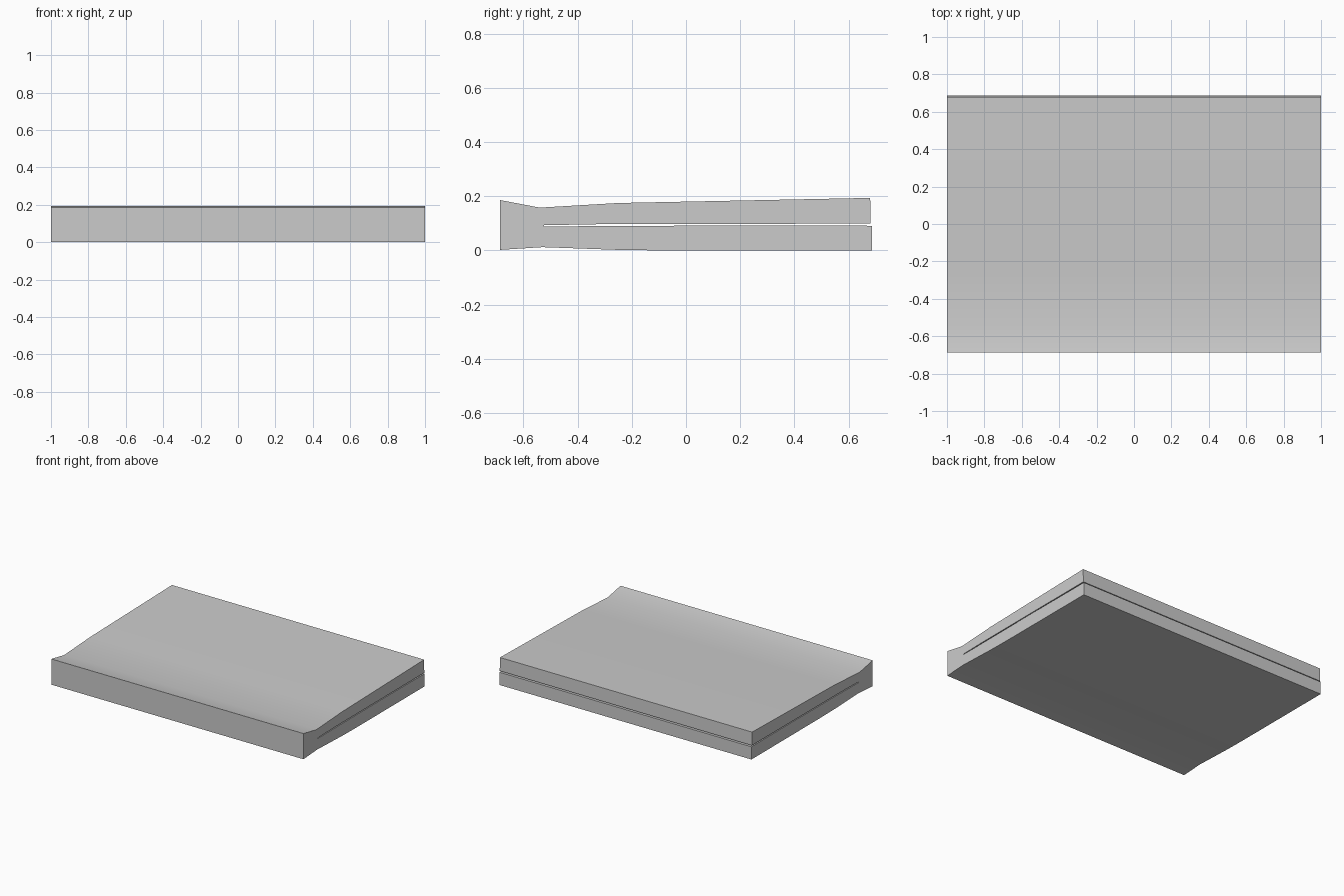
import bpy, bmesh, math

if "Cube" in bpy.data.objects:
    bpy.data.objects.remove(bpy.data.objects["Cube"])

HALF_LENGTH = 1.0

# Side profile (y, z): thick spine, pinched hinge, two leaves split by a thin slot
profile = [
    (-0.687, 0.002), (-0.53, 0.012), (-0.25, 0.002), (-0.10, 0.0), (0.687, 0.0),
    (0.687, 0.091),                                                   # lower leaf edge
    (0.20, 0.092), (-0.31, 0.090), (-0.525, 0.088),                   # slot floor
    (-0.525, 0.093), (-0.31, 0.097), (0.20, 0.098), (0.682, 0.099),   # slot roof
    (0.680, 0.194),                                                   # upper leaf edge
    (0.64, 0.193), (-0.25, 0.175), (-0.54, 0.158), (-0.687, 0.186),
]

# Extrude the profile along x
bm = bmesh.new()
face = bm.faces.new([bm.verts.new((-HALF_LENGTH, y, z)) for y, z in profile])
result = bmesh.ops.extrude_face_region(bm, geom=[face], use_keep_orig=True)
moved = [v for v in result["geom"] if isinstance(v, bmesh.types.BMVert)]
bmesh.ops.translate(bm, verts=moved, vec=(2 * HALF_LENGTH, 0, 0))
bmesh.ops.recalc_face_normals(bm, faces=bm.faces)

mesh = bpy.data.meshes.new("closed_book")
bm.to_mesh(mesh)
bm.free()
book = bpy.data.objects.new("closed_book", mesh)
bpy.context.collection.objects.link(book)

# Soft hinge grooves, crisp outer edges
bpy.context.view_layer.objects.active = book
book.select_set(True)
bpy.ops.object.shade_smooth_by_angle(angle=math.radians(30))
